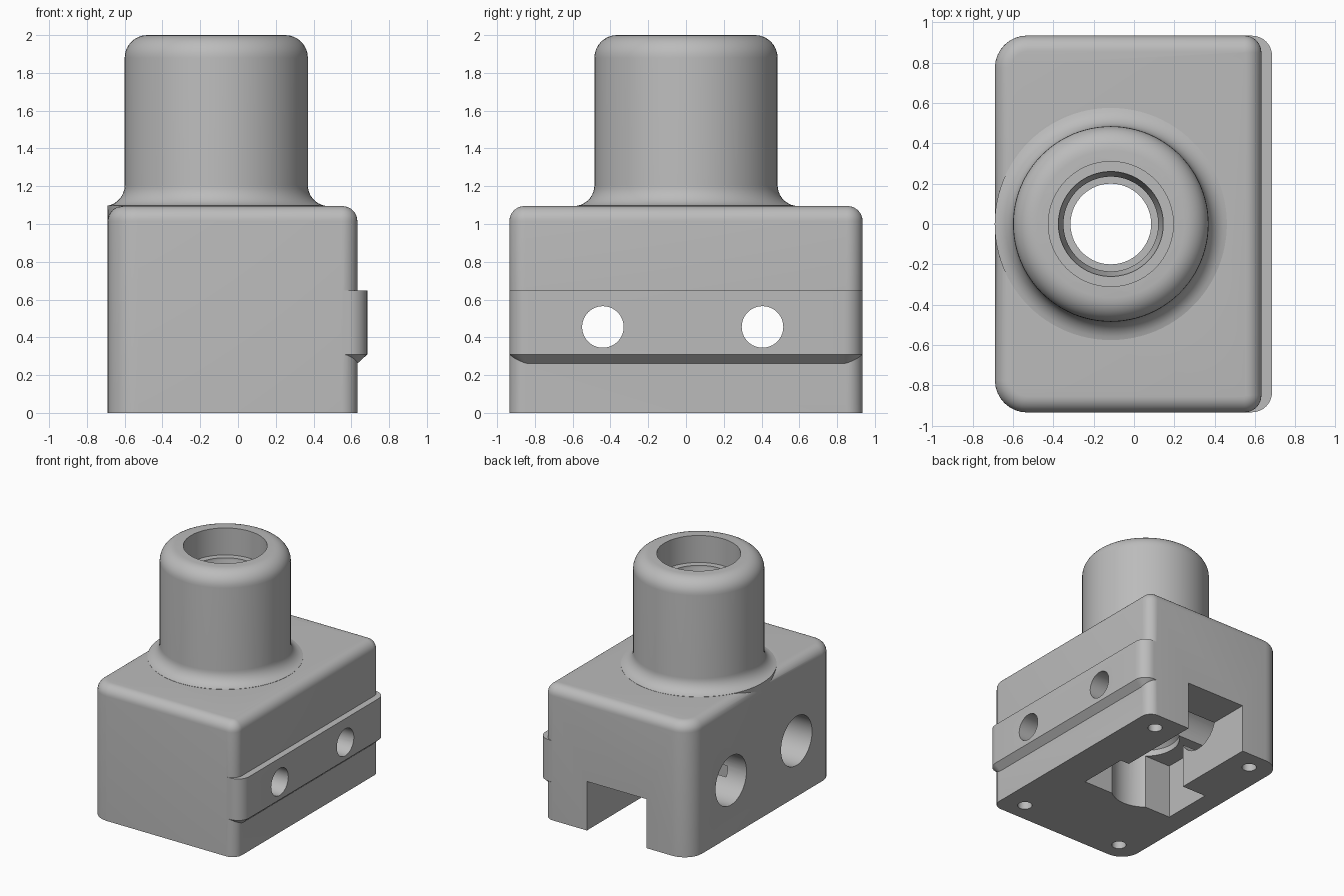
import bpy, bmesh, math
from mathutils import Matrix, Vector

if "Cube" in bpy.data.objects:
    bpy.data.objects.remove(bpy.data.objects["Cube"])

GREY = bpy.data.materials.new("grey_plastic")
GREY.use_nodes = True
GREY.diffuse_color = (0.5, 0.5, 0.5, 1)
GREY.node_tree.nodes["Principled BSDF"].inputs["Base Color"].default_value = (0.5, 0.5, 0.5, 1)

AXIS = -0.115    # x of the round neck
MID = -0.03      # x of the block centre


def make(name, bm):
    bmesh.ops.recalc_face_normals(bm, faces=bm.faces)
    mesh = bpy.data.meshes.new(name)
    bm.to_mesh(mesh)
    bm.free()
    mesh.materials.append(GREY)
    ob = bpy.data.objects.new(name, mesh)
    bpy.context.collection.objects.link(ob)
    return ob


def outline(x0, x1, half, r_left, r_right, inset):
    """Rounded rectangle; the inset keeps the corner centres in place."""
    pts = []
    corners = ((x1, 1, r_right, 0), (x0, 1, r_left, 90),
               (x0, -1, r_left, 180), (x1, -1, r_right, 270))
    for x, sy, r, start in corners:
        cx = x - r if x == x1 else x + r
        for i in range(9):
            a = math.radians(start + i * 90 / 8)
            pts.append((cx + (r - inset) * math.cos(a),
                        sy * (half - r) + (r - inset) * math.sin(a)))
    return pts


def loft(name, shape, layers):
    """Stack of outlines given as (height, inset)."""
    bm = bmesh.new()
    rings = [[bm.verts.new((x, y, z)) for x, y in outline(*shape, inset)]
             for z, inset in layers]
    n = len(rings[0])
    for lo, hi in zip(rings, rings[1:]):
        for i in range(n):
            j = (i + 1) % n
            bm.faces.new((lo[i], lo[j], hi[j], hi[i]))
    bm.faces.new(rings[0])
    bm.faces.new(rings[-1])
    return make(name, bm)


def revolve(name, profile, steps=96):
    """Closed solid turned about the neck axis from (radius, height)."""
    bm = bmesh.new()
    rings = []
    for r, z in profile:
        rings.append([bm.verts.new((AXIS + r * math.cos(math.tau * i / steps),
                                    r * math.sin(math.tau * i / steps), z))
                      for i in range(steps)])
    for lo, hi in zip(rings, rings[1:]):
        for i in range(steps):
            j = (i + 1) % steps
            bm.faces.new((lo[i], lo[j], hi[j], hi[i]))
    bm.faces.new(rings[0])
    bm.faces.new(rings[-1])
    return make(name, bm)


def block(name, lo, hi):
    lo, hi = Vector(lo), Vector(hi)
    bm = bmesh.new()
    bmesh.ops.create_cube(bm, size=1, matrix=Matrix.Translation((lo + hi) / 2)
                          @ Matrix.Diagonal((*(hi - lo), 1)))
    return make(name, bm)


def rod(name, centre, r, length, along_x=False):
    turn = Matrix.Rotation(math.pi / 2, 4, 'Y') if along_x else Matrix()
    bm = bmesh.new()
    bmesh.ops.create_cone(bm, cap_ends=True, segments=48, radius1=r, radius2=r,
                          depth=length, matrix=Matrix.Translation(centre) @ turn)
    return make(name, bm)


def combine(target, other, operation):
    mod = target.modifiers.new(operation, 'BOOLEAN')
    mod.operation = operation
    mod.solver = 'EXACT'
    mod.object = other
    bpy.context.view_layer.objects.active = target
    bpy.ops.object.modifier_apply(modifier=mod.name)
    bpy.data.objects.remove(other)


def arc(cx, cz, r, a0, a1, n=8):
    return [(cx + r * math.cos(math.radians(a0 + (a1 - a0) * i / n)),
             cz + r * math.sin(math.radians(a0 + (a1 - a0) * i / n)))
            for i in range(n + 1)]


# Main block with a rounded top edge
R = 0.08
top = [(1.095 - R + R * math.sin(math.pi * i / 16),
        R * (1 - math.cos(math.pi * i / 16))) for i in range(9)]
housing = loft("housing", (-0.69, 0.632, 0.935, 0.16, 0.085), [(0, 0)] + top)

# Neck with a flared foot and a rounded rim
neck = revolve("neck", [(0.575, 0.9), (0.575, 1.06)]
               + arc(0.595, 1.205, 0.11, 260, 180)
               + arc(0.365, 1.88, 0.12, 0, 90))
combine(housing, neck, 'UNION')

# Raised side rail with a sloping underside
rail = loft("side_rail", (0.3, 0.685, 0.934, 0.1, 0.1),
            [(0.255, 0.06), (0.31, 0), (0.648, 0)])
combine(housing, rail, 'UNION')

# Stepped bore through the neck
bore = revolve("bore", [(0.26, -0.1), (0.26, 0.5), (0.2, 0.56), (0.2, 1.0),
                        (0.235, 1.0), (0.235, 1.7), (0.26, 1.76),
                        (0.26, 1.78), (0.31, 1.78), (0.31, 2.1)])
combine(housing, bore, 'DIFFERENCE')

# Pocket under the block and the channel leading out at the back
for cutter in (block("pocket", (MID - 0.49, -0.2, -0.1), (MID + 0.35, 0.225, 0.45)),
               block("channel", (MID - 0.27, 0.0, -0.1), (MID + 0.27, 1.1, 0.4))):
    combine(housing, cutter, 'DIFFERENCE')

# Cross holes, wide on one side for the bolt heads
for y in (-0.44, 0.405):
    combine(housing, rod("bolt_hole", (0, y, 0.455), 0.11, 2, True), 'DIFFERENCE')
    combine(housing, rod("head_hole", (-0.4, y, 0.455), 0.2, 1.2, True), 'DIFFERENCE')

# Small screw holes in the underside
for sx in (-1, 1):
    for sy in (-1, 1):
        hole = rod("screw_hole", (MID + sx * 0.47, sy * 0.775, 0), 0.055, 0.4)
        combine(housing, hole, 'DIFFERENCE')

# Smooth shading with crisp edges
bpy.ops.object.select_all(action='DESELECT')
housing.select_set(True)
bpy.context.view_layer.objects.active = housing
bpy.ops.object.shade_smooth_by_angle(angle=math.radians(30))
